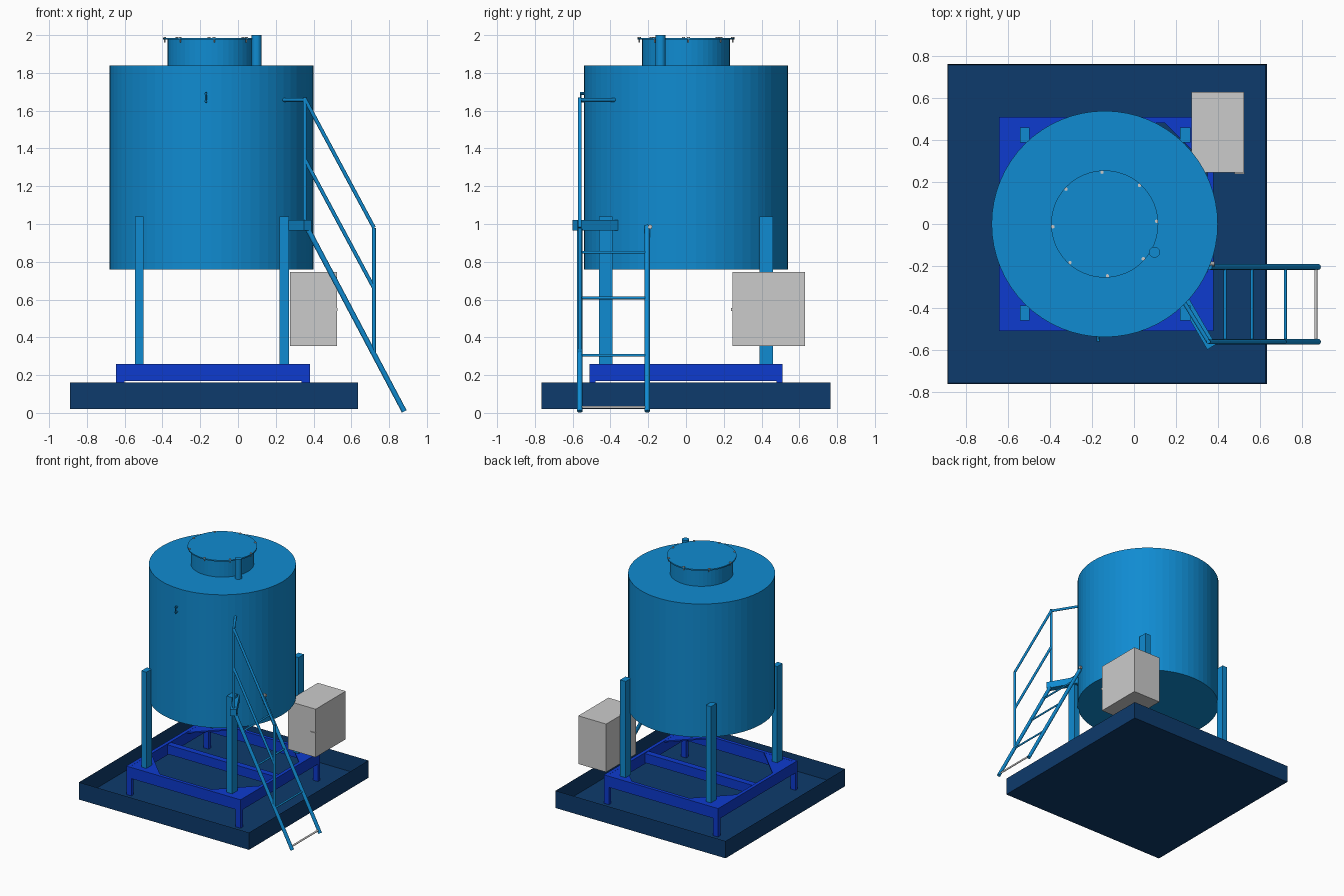
import bpy, bmesh, math
from mathutils import Vector

if "Cube" in bpy.data.objects:
    bpy.data.objects.remove(bpy.data.objects["Cube"])


def material(name, rgb):
    m = bpy.data.materials.new(name)
    m.diffuse_color = (*rgb, 1)
    m.use_nodes = True
    m.node_tree.nodes["Principled BSDF"].inputs["Base Color"].default_value = m.diffuse_color
    return m


BLUE = material("tank blue", (0.005, 0.26, 0.64))
NAVY = material("tray navy", (0.004, 0.043, 0.15))
ROYAL = material("frame royal blue", (0.004, 0.043, 0.62))
GREY = material("light grey", (0.60, 0.60, 0.60))


def finish(name, bm, mat):
    bmesh.ops.recalc_face_normals(bm, faces=bm.faces)
    me = bpy.data.meshes.new(name)
    bm.to_mesh(me)
    bm.free()
    me.materials.append(mat)
    ob = bpy.data.objects.new(name, me)
    bpy.context.collection.objects.link(ob)
    return ob


def box(name, x, y, z, mat):
    """Box from (min, max) ranges."""
    bm = bmesh.new()
    bmesh.ops.create_cube(bm, size=1)
    for v in bm.verts:
        v.co = [r[0] + (c + 0.5) * (r[1] - r[0]) for c, r in zip(v.co, (x, y, z))]
    return finish(name, bm, mat)


def rod(name, a, b, r, mat, sides=12):
    """Round bar between two points."""
    a, b = Vector(a), Vector(b)
    bm = bmesh.new()
    bmesh.ops.create_cone(bm, cap_ends=True, segments=sides, radius1=r, radius2=r,
                          depth=(b - a).length)
    q = (b - a).to_track_quat('Z', 'Y')
    for v in bm.verts:
        v.co = q @ v.co + (a + b) / 2
    return finish(name, bm, mat)


def prism(name, pts, z0, z1, mat):
    """Flat outline extruded upward."""
    bm = bmesh.new()
    f = bm.faces.new([bm.verts.new((x, y, z0)) for x, y in pts])
    new = bmesh.ops.extrude_face_region(bm, geom=[f])["geom"]
    bmesh.ops.translate(bm, vec=(0, 0, z1 - z0),
                        verts=[g for g in new if isinstance(g, bmesh.types.BMVert)])
    return finish(name, bm, mat)


# spill tray: open box with thin walls
bm = bmesh.new()
bmesh.ops.create_cube(bm, size=1)
for v in bm.verts:
    v.co = (-0.128 + v.co.x * 1.525, v.co.y * 1.53, 0.09 + v.co.z * 0.14)
bm.faces.ensure_lookup_table()
top = max(bm.faces, key=lambda f: f.calc_center_median().z)
bmesh.ops.inset_region(bm, faces=[top], thickness=0.008)
bmesh.ops.translate(bm, vec=(0, 0, -0.13), verts=top.verts)
finish("spill_tray", bm, NAVY)

# base frame: perimeter beams, centre beam, corner plates and feet
X0, X1, Y = -0.645, 0.38, 0.51
W = 0.028
ZF = (0.17, 0.26)
for s, n in ((-1, "front"), (1, "back")):
    box(f"{n}_frame_beam", (X0, X1), sorted((s * Y, s * (Y - W))), ZF, ROYAL)
    for x, d, side in ((X0, 1, "left"), (X1, -1, "right")):
        g = 0.26 if (s, d) == (1, -1) else 0.31
        prism(f"{n}_{side}_corner_plate",
              [(x, s * Y), (x + d * g, s * Y), (x, s * (Y - g))], 0.248, 0.259, ROYAL)
        box(f"{n}_{side}_frame_foot", sorted((x, x + d * 0.045)),
            sorted((s * Y, s * (Y - 0.03))), (0.03, 0.2), ROYAL)
for x, d, side in ((X0, 1, "left"), (X1, -1, "right")):
    box(f"{side}_frame_beam", sorted((x, x + d * W)), (-Y, Y), ZF, ROYAL)
box("centre_frame_beam", (X0, X1), (-0.025, 0.025), (0.18, 0.255), ROYAL)

# tank legs
for s, n in ((-1, "front"), (1, "back")):
    for x, side in (((-0.545, -0.5), "left"), ((0.22, 0.27), "right")):
        box(f"{n}_{side}_leg", x, sorted((s * 0.39, s * 0.46)), (0.26, 1.04), BLUE)

# tank body, manhole neck and lid, vent pipe
CX = -0.14
rod("tank", (CX, 0, 0.76), (CX, 0, 1.84), 0.54, BLUE, 64)
rod("manhole_neck", (CX, 0, 1.83), (CX, 0, 1.978), 0.232, BLUE, 48)
rod("manhole_lid", (CX, 0, 1.976), (CX, 0, 1.986), 0.256, BLUE, 48)
rod("vent_pipe", (0.098, -0.135, 1.83), (0.098, -0.135, 2.0), 0.026, BLUE, 24)

# lid bolts
for i in range(8):
    a = math.radians(3 + i * 45)
    x, y = CX + 0.248 * math.cos(a), 0.248 * math.sin(a)
    rod(f"lid_bolt_{i + 1}", (x, y, 1.962), (x, y, 1.982), 0.004, GREY, 8)
    rod(f"lid_bolt_head_{i + 1}", (x, y, 1.982), (x, y, 1.991), 0.009, GREY, 6)

# small hook on the tank front
for z in (1.65, 1.69):
    rod("tank_hook_stud", (-0.17, -0.53, z), (-0.17, -0.56, z), 0.008, BLUE, 8)
rod("tank_hook_bar", (-0.17, -0.557, 1.64), (-0.17, -0.557, 1.70), 0.005, BLUE, 8)

# control box and its latch plate
box("control_box", (0.275, 0.525), (0.245, 0.63), (0.355, 0.745), GREY)
box("control_box_latch", (0.48, 0.528), (0.238, 0.246), (0.54, 0.555), GREY)

# ladder: stringers and rungs
YL, YR = -0.562, -0.205
R = 0.012


def stair_x(z):
    return 0.88 - (z - 0.008) * 0.529


for y, n in ((YL, "outer"), (YR, "inner")):
    rod(f"{n}_ladder_stringer", (stair_x(0.008), y, 0.008), (stair_x(0.99), y, 0.99),
        R + 0.002, BLUE)
for i, z in enumerate((0.03, 0.305, 0.608, 0.85)):
    x = stair_x(z)
    rod(f"ladder_rung_{i + 1}", (x, YL, z), (x, YR, z), 0.007, BLUE if i else GREY)

# handrail on the outer side
rails = {
    "upper_post": ((0.355, YL, 0.98), (0.355, YL, 1.67)),
    "lower_post": ((0.72, YL, 0.31), (0.72, YL, 0.98)),
    "top_rail": ((0.355, YL, 1.66), (0.72, YL, 0.98)),
    "middle_rail": ((0.355, YL, 1.34), (0.72, YL, 0.66)),
    "tank_tie_rail": ((0.24, -0.375, 1.657), (0.355, YL, 1.657)),
}
for n, (a, b) in rails.items():
    rod(f"handrail_{n}", a, b, 0.010, BLUE)

# diagonal bracket from tank to ladder top, and clamp on the inner stringer
prism("ladder_bracket", [(0.225, -0.385), (0.265, -0.36), (0.39, -0.575), (0.35, -0.6)],
      0.965, 1.02, BLUE)
rod("ladder_clamp", (0.35, -0.19, 0.985), (0.385, -0.19, 0.985), 0.012, GREY, 8)
